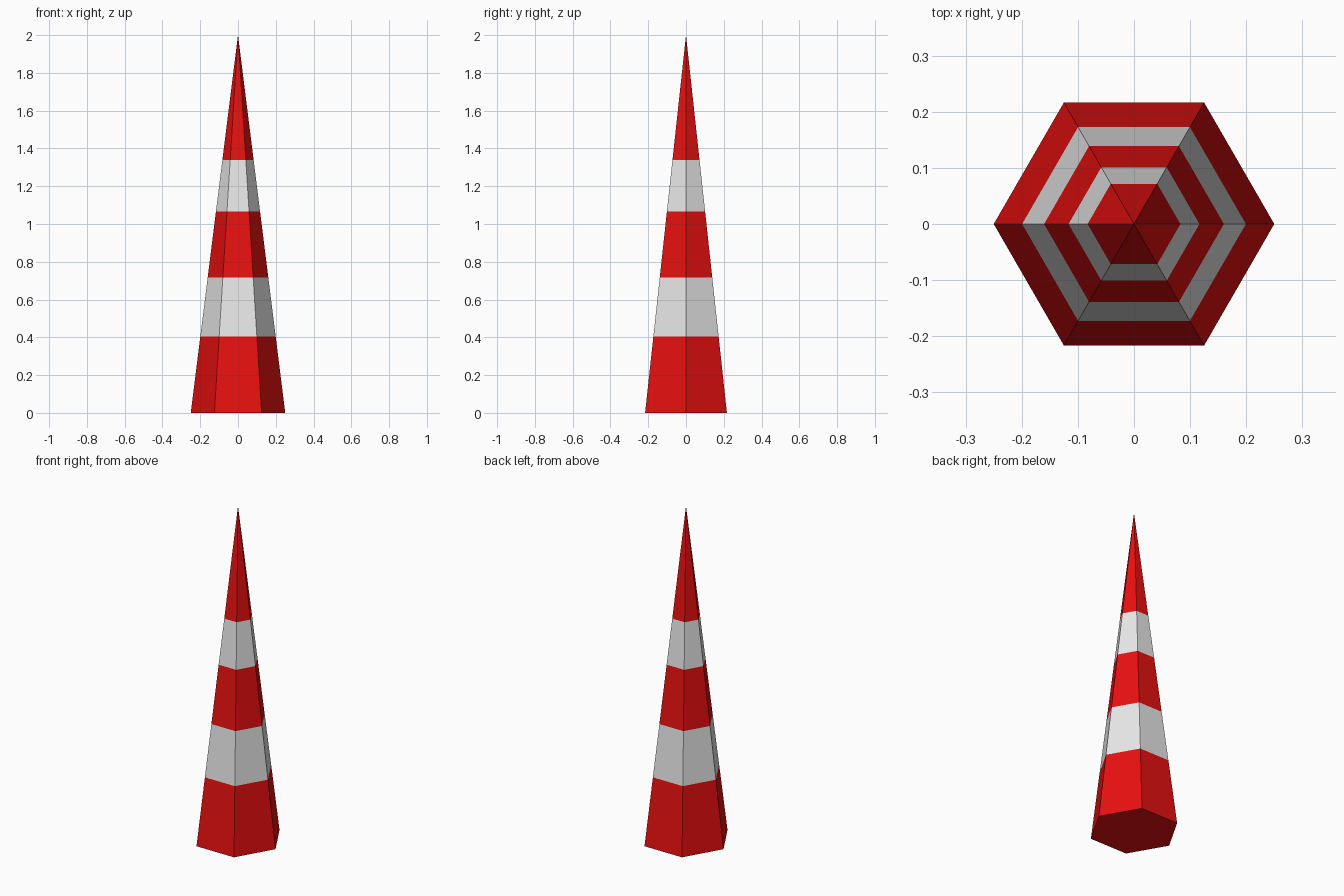
import bpy
import bmesh

HEIGHT, RADIUS, SIDES = 2.0, 0.25, 6
BAND_EDGES = [0.405, 0.718, 1.067, 1.338]

cube = bpy.data.objects.get("Cube")
if cube:
    bpy.data.objects.remove(cube, do_unlink=True)


def make_material(name, color):
    mat = bpy.data.materials.new(name)
    mat.use_nodes = True
    mat.diffuse_color = color
    mat.node_tree.nodes["Principled BSDF"].inputs["Base Color"].default_value = color
    return mat


# Six-sided cone with a closed base, corners on the x axis
bm = bmesh.new()
bmesh.ops.create_circle(bm, cap_ends=True, segments=SIDES, radius=RADIUS)
bm.verts.ensure_lookup_table()
corner = max(bm.verts, key=lambda v: v.co.x)
if abs(corner.co.y) > 0.01:
    for v in bm.verts:
        v.co.x, v.co.y = v.co.y, -v.co.x
rim = list(bm.edges)
tip = bm.verts.new((0, 0, HEIGHT))
for edge in rim:
    bm.faces.new((*edge.verts, tip))

# Cut the sides at each stripe boundary
for z in BAND_EDGES:
    bmesh.ops.bisect_plane(bm, geom=bm.verts[:] + bm.edges[:] + bm.faces[:],
                           plane_co=(0, 0, z), plane_no=(0, 0, 1))
bmesh.ops.recalc_face_normals(bm, faces=bm.faces[:])

# Alternate red and white by height
for face in bm.faces:
    z = face.calc_center_median().z
    face.material_index = sum(z > edge for edge in BAND_EDGES) % 2
    face.smooth = False

mesh = bpy.data.meshes.new("striped_cone")
bm.to_mesh(mesh)
bm.free()
mesh.materials.append(make_material("red", (0.8, 0.005, 0.005, 1)))
mesh.materials.append(make_material("white", (0.8, 0.8, 0.8, 1)))
bpy.context.collection.objects.link(bpy.data.objects.new("striped_cone", mesh))
